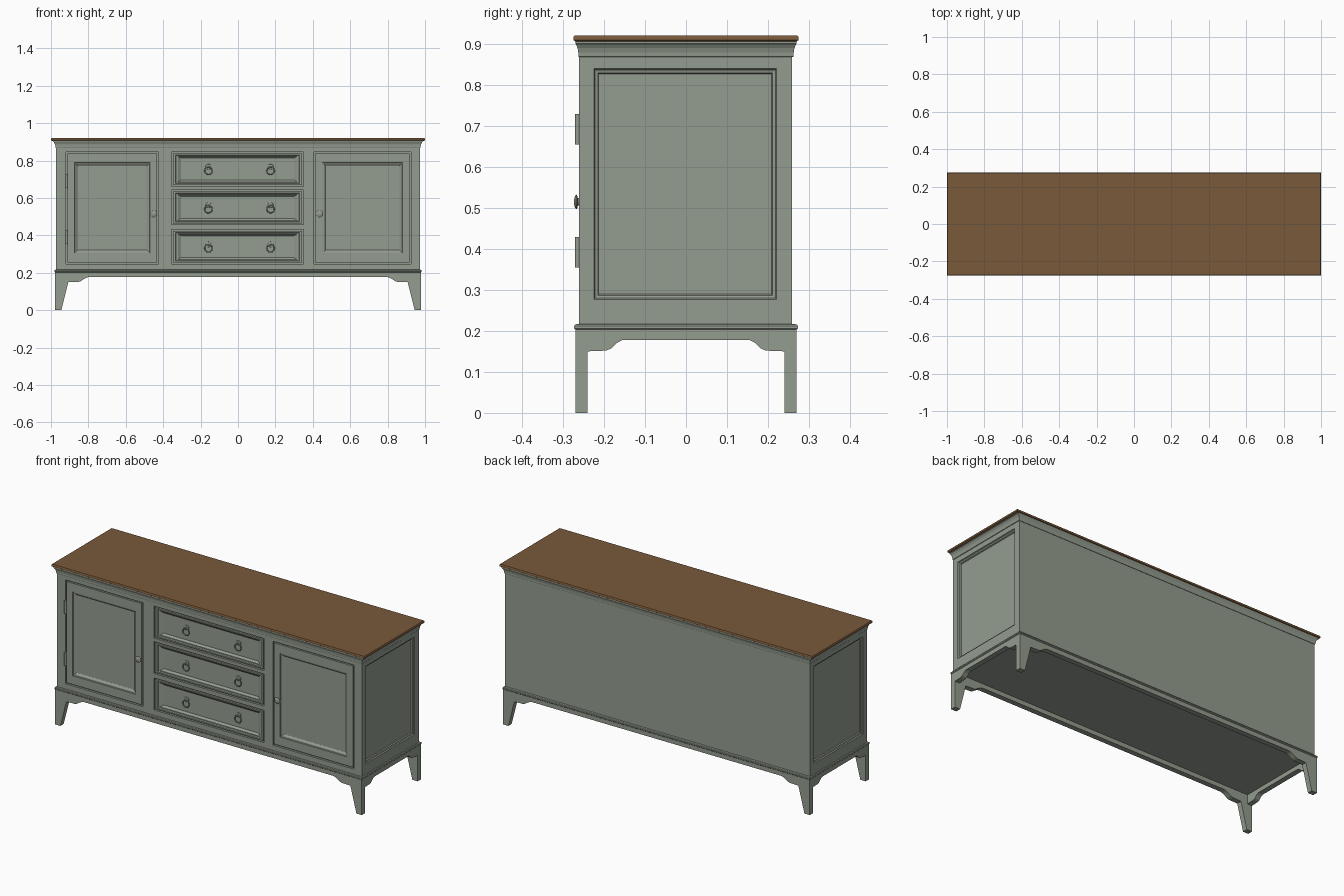
import bpy, bmesh, math
from mathutils import Matrix, Vector

if "Cube" in bpy.data.objects:
    bpy.data.objects.remove(bpy.data.objects["Cube"])


def material(name, rgb):
    m = bpy.data.materials.new(name)
    m.diffuse_color = (*rgb, 1)
    m.use_nodes = True
    m.node_tree.nodes["Principled BSDF"].inputs["Base Color"].default_value = m.diffuse_color
    return m


GREEN = material("sage_paint", (0.296, 0.332, 0.275))
BROWN = material("brown_wood", (0.19, 0.1, 0.042))


def finish(name, bm, mat=GREEN, smooth=False):
    me = bpy.data.meshes.new(name)
    bm.to_mesh(me)
    bm.free()
    me.materials.append(mat)
    ob = bpy.data.objects.new(name, me)
    bpy.context.collection.objects.link(ob)
    if smooth:
        bpy.ops.object.select_all(action='DESELECT')
        ob.select_set(True)
        bpy.context.view_layer.objects.active = ob
        bpy.ops.object.shade_smooth_by_angle(angle=math.radians(40))
    return ob


def bridge(bm, a, b):
    n = len(a)
    for i in range(n):
        j = (i + 1) % n
        bm.faces.new((a[i], a[j], b[j], b[i]))


def molding(name, levels, mat=GREEN):
    """Rectangular slab with a moulded edge; levels are (half x, half y, z)."""
    bm = bmesh.new()
    rings = [[bm.verts.new((sx * hx, sy * hy, z))
              for sx, sy in ((-1, -1), (1, -1), (1, 1), (-1, 1))] for hx, hy, z in levels]
    for a, b in zip(rings, rings[1:]):
        bridge(bm, a, b)
    bm.faces.new(rings[0][::-1])
    bm.faces.new(rings[-1])
    return finish(name, bm, mat)


def face_frame(name, place, outer, openings):
    """Flat wall with rectangular openings (u0, v0, u1, v1)."""
    bm = bmesh.new()
    rects = [outer] + openings
    us = sorted({r[i] for r in rects for i in (0, 2)})
    vs = sorted({r[i] for r in rects for i in (1, 3)})
    for u0, u1 in zip(us, us[1:]):
        for v0, v1 in zip(vs, vs[1:]):
            cu, cv = (u0 + u1) / 2, (v0 + v1) / 2
            if any(r[0] < cu < r[2] and r[1] < cv < r[3] for r in openings):
                continue
            bm.faces.new([bm.verts.new(place(u, v, 0))
                          for u, v in ((u0, v0), (u1, v0), (u1, v1), (u0, v1))])
    bmesh.ops.remove_doubles(bm, verts=bm.verts, dist=1e-5)
    return finish(name, bm)


def panel(name, place, rect, profile):
    """Moulded panel filling an opening; profile is (inset u, inset v, depth)."""
    bm = bmesh.new()
    u0, v0, u1, v1 = rect
    rings = []
    for a, b, d in profile:
        rings.append([bm.verts.new(place(u, v, d)) for u, v in
                      ((u0 + a, v0 + b), (u1 - a, v0 + b), (u1 - a, v1 - b), (u0 + a, v1 - b))])
    for a, b in zip(rings, rings[1:]):
        bridge(bm, a, b)
    bm.faces.new(rings[-1])
    return finish(name, bm)


def plate(name, outline, place, thickness):
    """Outline extruded to a board."""
    bm = bmesh.new()
    f = bm.faces.new([bm.verts.new(place(u, v, 0)) for u, v in outline])
    step = Vector(place(0, 0, thickness)) - Vector(place(0, 0, 0))
    ext = bmesh.ops.extrude_face_region(bm, geom=[f])["geom"]
    bmesh.ops.translate(bm, vec=step, verts=[g for g in ext if isinstance(g, bmesh.types.BMVert)])
    bmesh.ops.recalc_face_normals(bm, faces=bm.faces)
    return finish(name, bm)


def lathe(bm, centre, profile, n=20):
    """Turned shape about the y axis; profile is (radius, y offset) going forward."""
    rings = [[bm.verts.new((centre[0] + r * math.cos(t), centre[1] + y, centre[2] + r * math.sin(t)))
              for t in (2 * math.pi * k / n for k in range(n))] for r, y in profile]
    for a, b in zip(rings, rings[1:]):
        bridge(bm, a, b)
    bm.faces.new(rings[-1])


# Walls: u runs right and v up as seen from outside, d goes inward
HX, YF, YB, Z0, Z1 = 0.973, -0.261, 0.259, 0.21, 0.875
front = lambda u, v, d: (u, YF + d, v)
back = lambda u, v, d: (-u, YB - d, v)
right = lambda u, v, d: (HX - d, u, v)
left = lambda u, v, d: (-HX + d, -u, v)

# Front with two doors and three drawers
doors = {"left_door": (-0.92, 0.247, -0.425, 0.847), "right_door": (0.405, 0.247, 0.925, 0.847)}
drawers = [(-0.355, z, 0.35, z + 0.185) for z in (0.247, 0.457, 0.662)]
face_frame("front_frame", front, (-HX, Z0, HX, Z1), list(doors.values()) + drawers)
gap = [(0, 0, 0), (0, 0, 0.012), (0.008, 0.008, 0.012), (0.008, 0.008, 0.001)]
for name, rect in doors.items():
    panel(name, front, rect, gap + [(0.046, 0.058, 0.001), (0.048, 0.06, 0.006), (0.054, 0.066, 0.007),
                                    (0.062, 0.074, 0.013), (0.064, 0.076, 0.014)])
for i, rect in enumerate(drawers):
    panel(f"drawer_{i + 1}", front, rect, gap + [(0.02, 0.016, 0.001), (0.024, 0.019, 0.008),
                                                 (0.034, 0.024, 0.009), (0.046, 0.031, 0.017),
                                                 (0.051, 0.034, 0.02)])

# Back and panelled sides
face_frame("back_panel", back, (-HX, Z0, HX, Z1), [])
side_profile = [(0, 0, 0), (0.003, 0.003, 0.006), (0.01, 0.01, 0.008), (0.012, 0.013, 0.014)]
for name, place, outer, rect in (
        ("right_side", right, (YF, Z0, YB, Z1), (-0.225, 0.277, 0.221, 0.84)),
        ("left_side", left, (-YB, Z0, -YF, Z1), (-0.221, 0.277, 0.225, 0.84))):
    face_frame(name + "_frame", place, outer, [rect])
    panel(name + "_panel", place, rect, side_profile)

# Top, cornice and base moulding
molding("wooden_top", [(0.993, 0.269, 0.906), (0.999, 0.274, 0.909), (1.0, 0.275, 0.913),
                       (0.999, 0.274, 0.918), (0.997, 0.272, 0.921)], BROWN)
molding("cornice", [(0.974, 0.2615, 0.868), (0.976, 0.2625, 0.870), (0.977, 0.263, 0.88),
                    (0.98, 0.2645, 0.89), (0.985, 0.268, 0.898), (0.989, 0.27, 0.902), (0.989, 0.27, 0.907)])
molding("base_molding", [(0.979, 0.27, 0.203), (0.982, 0.273, 0.206), (0.982, 0.273, 0.212),
                         (0.979, 0.27, 0.216), (0.973, 0.261, 0.217)])

# Shaped aprons with tapered legs at the front and back, bracketed aprons at the sides
half = [(0.979, 0.205), (0.979, 0), (0.945, 0), (0.907, 0.15), (0.85, 0.152),
        (0.838, 0.157), (0.82, 0.169), (0.808, 0.175), (0.795, 0.178)]
outline = half + [(-x, z) for x, z in reversed(half)]
plate("front_apron_and_legs", outline, lambda u, v, d: (u, -0.27 + d, v), 0.03)
plate("back_apron_and_legs", outline, lambda u, v, d: (u, 0.27 - d, v), 0.03)
half = [(0.245, 0.205), (0.245, 0.15), (0.195, 0.152), (0.183, 0.157), (0.168, 0.171),
        (0.155, 0.178)]
outline = half + [(-y, z) for y, z in reversed(half)]
for s, name in ((1, "right_apron"), (-1, "left_apron")):
    plate(name, outline, lambda u, v, d: (s * (0.979 - d), u, v), 0.03)

# Ring pulls on the drawers
for i, rect in enumerate(drawers):
    z = (rect[1] + rect[3]) / 2
    for side, x in (("left", -0.158), ("right", 0.174)):
        bm = bmesh.new()
        lathe(bm, (x, YF + 0.02, z + 0.012), [(0.015, 0), (0.014, -0.004), (0.007, -0.006),
                                             (0.007, -0.013), (0.004, -0.016)])
        n, m = 24, 8
        rings = []
        for k in range(n):
            t = 2 * math.pi * k / n
            rings.append([bm.verts.new((x + (0.02 + 0.003 * math.cos(p)) * math.cos(t),
                                        YF + 0.011 + 0.003 * math.sin(p),
                                        z - 0.009 + (0.02 + 0.003 * math.cos(p)) * math.sin(t)))
                          for p in (2 * math.pi * q / m for q in range(m))])
        for a, b in zip(rings, rings[1:] + rings[:1]):
            bridge(bm, a, b)
        bmesh.ops.recalc_face_normals(bm, faces=bm.faces)
        finish(f"drawer_{i + 1}_{side}_pull", bm, smooth=True)

# Round door knobs
for name, x in (("left_door_knob", -0.45), ("right_door_knob", 0.437)):
    bm = bmesh.new()
    lathe(bm, (x, YF, 0.515), [(0.009, 0.002), (0.009, -0.003), (0.017, -0.005),
                               (0.018, -0.007), (0.014, -0.01), (0.006, -0.012)])
    bmesh.ops.recalc_face_normals(bm, faces=bm.faces)
    finish(name, bm, smooth=True)

# Hinge barrels on the left door
for name, z in (("lower_hinge", 0.392), ("upper_hinge", 0.692)):
    bm = bmesh.new()
    bmesh.ops.create_cone(bm, cap_ends=True, segments=12, radius1=0.006, radius2=0.006, depth=0.075,
                          matrix=Matrix.Translation((-0.917, -0.265, z)))
    finish(name, bm, smooth=True)
